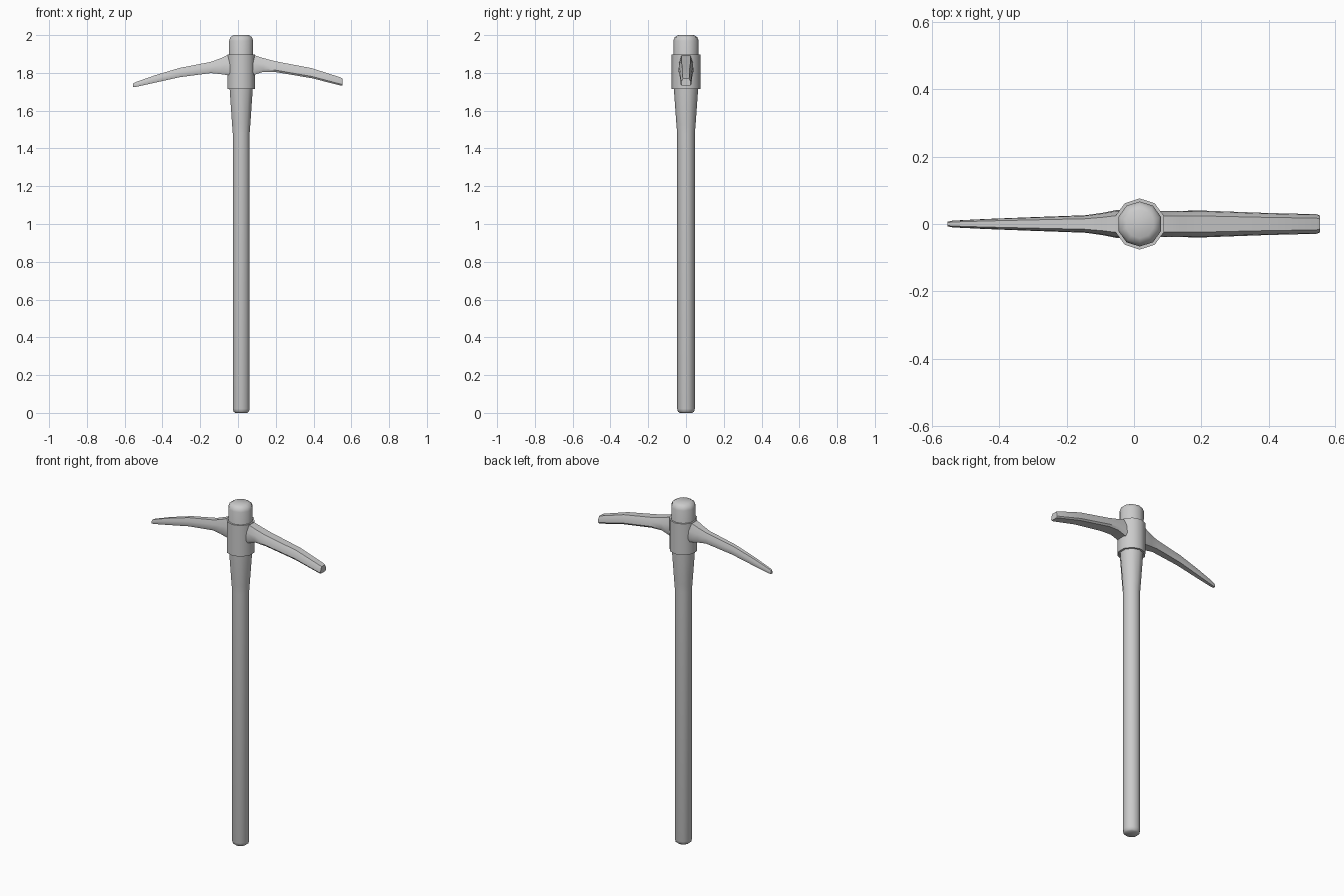
import bpy, bmesh, math

if "Cube" in bpy.data.objects:
    bpy.data.objects.remove(bpy.data.objects["Cube"])

CX = 0.017   # handle axis
SIDES = 10


def finish(name, bm, angle=40):
    bmesh.ops.recalc_face_normals(bm, faces=bm.faces)
    me = bpy.data.meshes.new(name)
    bm.to_mesh(me)
    bm.free()
    ob = bpy.data.objects.new(name, me)
    bpy.context.collection.objects.link(ob)
    bpy.ops.object.select_all(action='DESELECT')
    ob.select_set(True)
    bpy.context.view_layer.objects.active = ob
    bpy.ops.object.shade_smooth_by_angle(angle=math.radians(angle))
    return ob


def loft(name, rings, closed=False):
    """Skin a list of vertex rings; cap the ends, or join last ring to first."""
    bm = bmesh.new()
    loops = [[bm.verts.new(p) for p in ring] for ring in rings]
    pairs = list(zip(loops, loops[1:]))
    if closed:
        pairs.append((loops[-1], loops[0]))
    for a, b in pairs:
        n = len(a)
        for i in range(n):
            bm.faces.new((a[i], a[(i + 1) % n], b[(i + 1) % n], b[i]))
    if not closed:
        bm.faces.new(loops[0])
        bm.faces.new(loops[-1])
    return finish(name, bm)


def ring(r, z):
    # vertices point along +y and -y
    return [(CX + r * math.sin(2 * math.pi * i / SIDES),
             r * math.cos(2 * math.pi * i / SIDES), z) for i in range(SIDES)]


def blade(name, stations):
    """Stations: x, bottom z, top z, half width. Section narrows to the top."""
    section = [(-0.8, 0), (0.8, 0), (1, 0.18), (0.93, 0.6),
               (0.6, 1), (-0.6, 1), (-0.93, 0.6), (-1, 0.18)]
    return loft(name, [[(x, w * u, lo + (hi - lo) * v) for u, v in section]
                       for x, lo, hi, w in stations])


# Wooden handle: rounded foot, straight shaft, flared neck, domed top
handle = [(0.034, 0), (0.043, 0.007), (0.047, 0.022), (0.047, 1.48),
          (0.051, 1.53), (0.066, 1.74), (0.067, 1.97), (0.060, 1.989), (0.042, 2.0)]
loft("handle", [ring(r, z) for r, z in handle])

# Metal collar around the handle
collar = [(0.060, 1.715), (0.076, 1.715), (0.076, 1.897), (0.060, 1.897)]
loft("head_collar", [ring(r, z) for r, z in collar], closed=True)

# Pointed pick on the left
blade("pick_point", [
    (0.0, 1.785, 1.896, 0.046), (-0.055, 1.788, 1.894, 0.041),
    (-0.095, 1.794, 1.876, 0.033), (-0.145, 1.799, 1.858, 0.026),
    (-0.31, 1.777, 1.826, 0.020), (-0.44, 1.748, 1.787, 0.015),
    (-0.54, 1.726, 1.752, 0.010), (-0.555, 1.724, 1.744, 0.007)])

# Wider chisel blade on the right
blade("chisel_blade", [
    (0.03, 1.785, 1.896, 0.040), (0.085, 1.789, 1.894, 0.039),
    (0.135, 1.806, 1.878, 0.039), (0.20, 1.804, 1.861, 0.040),
    (0.39, 1.772, 1.825, 0.033), (0.543, 1.733, 1.776, 0.029),
    (0.553, 1.732, 1.771, 0.025)])
